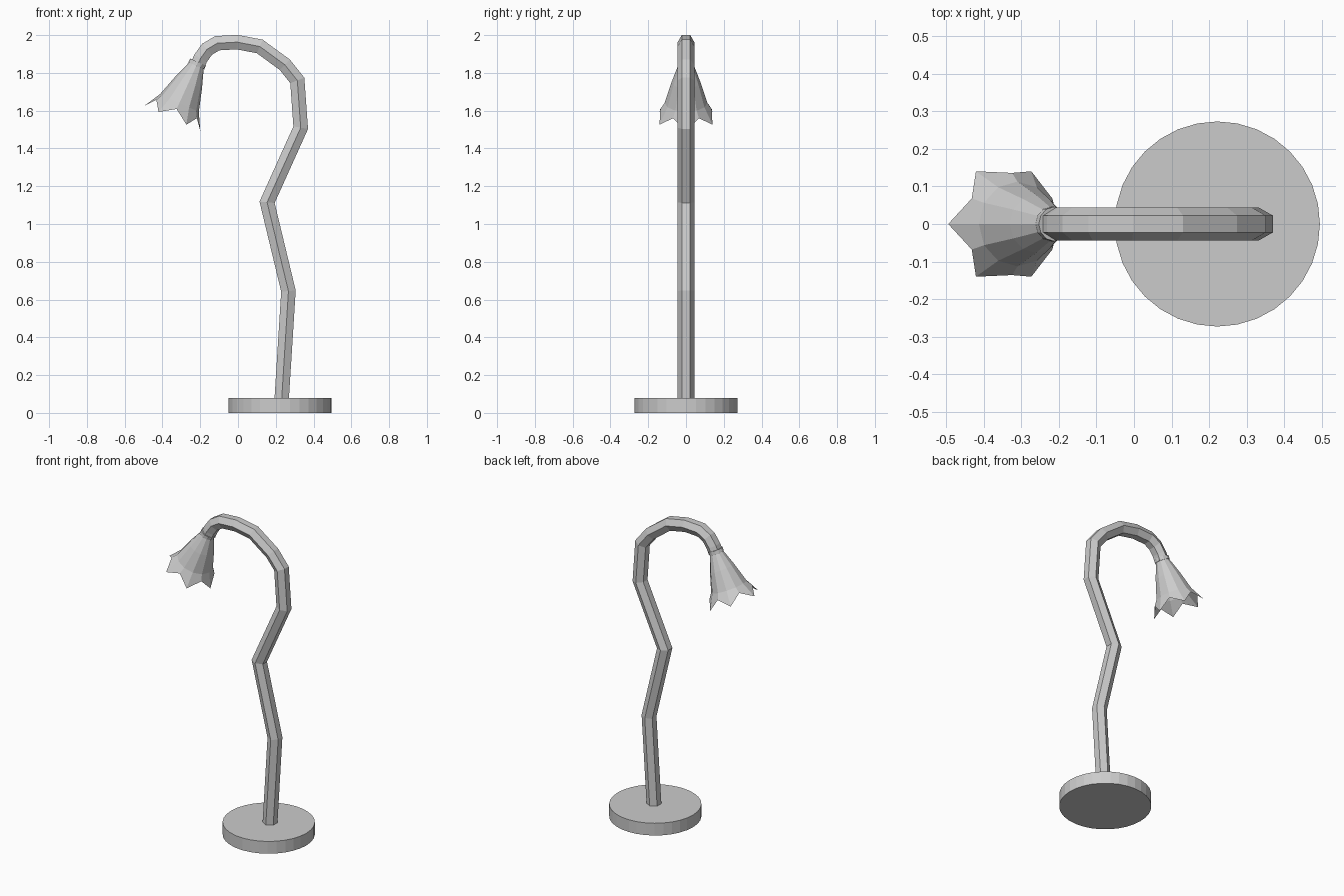
import bpy, bmesh
from math import sin, cos, pi
from mathutils import Vector

if "Cube" in bpy.data.objects:
    bpy.data.objects.remove(bpy.data.objects["Cube"])

Y = Vector((0, 1, 0))


def loft(name, rings, cap_start=True, cap_end=True):
    """Skin a list of equal-length point rings into one object."""
    bm = bmesh.new()
    rows = [[bm.verts.new(p) for p in ring] for ring in rings]
    n = len(rows[0])
    for a, b in zip(rows, rows[1:]):
        for i in range(n):
            j = (i + 1) % n
            bm.faces.new((a[i], a[j], b[j], b[i]))
    if cap_start:
        bm.faces.new(rows[0][::-1])
    if cap_end:
        bm.faces.new(rows[-1])
    bmesh.ops.recalc_face_normals(bm, faces=bm.faces)
    mesh = bpy.data.meshes.new(name)
    bm.to_mesh(mesh)
    bm.free()
    obj = bpy.data.objects.new(name, mesh)
    bpy.context.collection.objects.link(obj)
    return obj


# Round base
bpy.ops.mesh.primitive_cylinder_add(vertices=32, radius=0.273, depth=0.08,
                                    location=(0.222, 0, 0.04))
bpy.context.object.name = "base"

# Crooked hexagonal stem, mitred at every bend
path = [Vector((x, 0, z)) for x, z in (
    (0.231, 0.07), (0.267, 0.645), (0.154, 1.115), (0.332, 1.51),
    (0.314, 1.76), (0.248, 1.843), (0.115, 1.94), (-0.005, 1.963),
    (-0.11, 1.957), (-0.164, 1.925), (-0.198, 1.877), (-0.215, 1.838))]
R = 0.044
rings = []
for i, p in enumerate(path):
    d_in = (p - path[max(i - 1, 0)]).normalized()
    d_out = (path[min(i + 1, len(path) - 1)] - p).normalized()
    t = (d_in + d_out).normalized()
    side = Y.cross(t)
    mitre = 1 / max(t.dot(d_out), t.dot(d_in), 0.5)
    rings.append([p + Y * R * cos(k * pi / 3) + side * R * mitre * sin(k * pi / 3)
                  for k in range(6)])
loft("stem", rings)

# Flower shade: 12-sided bell around a tilted axis, ending in six petal tips
top = Vector((-0.215, 0, 1.85))
axis = Vector((-0.414, 0, -0.91)).normalized()
out = Y.cross(axis)


def bell_ring(tip, valley=None):
    pts = []
    for k in range(12):
        r, h = tip if k % 2 == 0 or valley is None else valley
        a = k * pi / 6
        pts.append(top + axis * h + out * r * cos(a) + Y * r * sin(a))
    return pts


loft("flower_shade", [
    bell_ring((0.042, 0.012)),
    bell_ring((0.077, 0.11)),
    bell_ring((0.113, 0.23)),
    bell_ring((0.162, 0.319), (0.136, 0.265)),
], cap_end=False)

# Small collar where shade meets stem
loft("shade_collar", [bell_ring((0.046, -0.008)), bell_ring((0.046, 0.014))])
